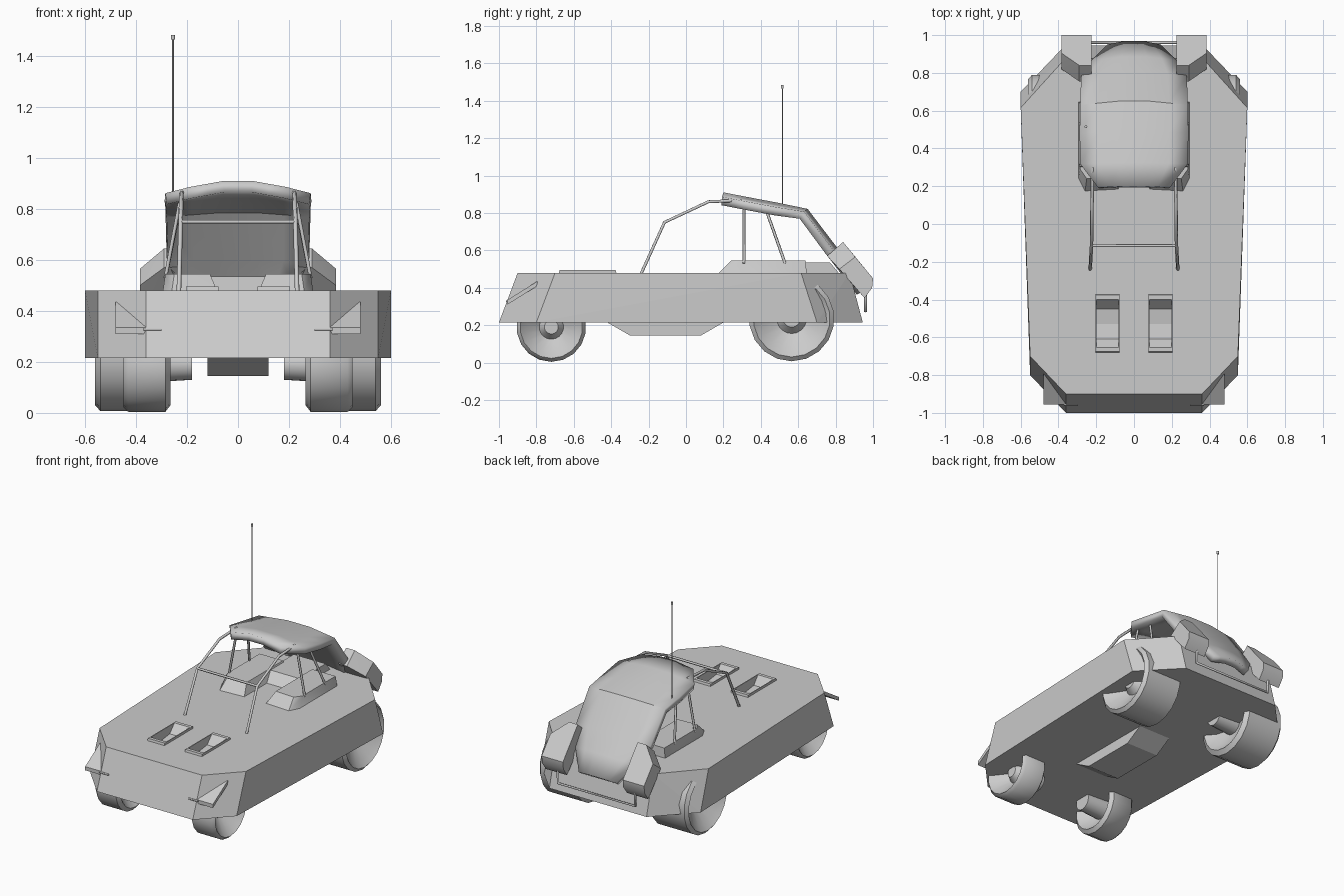
import bpy, bmesh, math
from mathutils import Vector

if "Cube" in bpy.data.objects:
    bpy.data.objects.remove(bpy.data.objects["Cube"])


def finish(name, bm, smooth=None):
    bmesh.ops.recalc_face_normals(bm, faces=bm.faces)
    me = bpy.data.meshes.new(name)
    bm.to_mesh(me)
    bm.free()
    ob = bpy.data.objects.new(name, me)
    bpy.context.collection.objects.link(ob)
    if smooth:
        bpy.ops.object.select_all(action='DESELECT')
        ob.select_set(True)
        bpy.context.view_layer.objects.active = ob
        bpy.ops.object.shade_smooth_by_angle(angle=math.radians(smooth))
    return ob


def hull(name, pts, s=1, smooth=None):
    bm = bmesh.new()
    for x, y, z in pts:
        bm.verts.new((x * s, y, z))
    bmesh.ops.convex_hull(bm, input=bm.verts)
    bmesh.ops.dissolve_limit(bm, angle_limit=0.02, verts=bm.verts, edges=bm.edges)
    return finish(name, bm, smooth)


def prism(name, x0, x1, yz, s=1, smooth=None):
    return hull(name, [(x, y, z) for x in (x0, x1) for y, z in yz], s, smooth)


def tube(name, pts, r, s=1):
    cu = bpy.data.curves.new(name, 'CURVE')
    cu.dimensions = '3D'
    cu.bevel_depth = r
    cu.bevel_resolution = 1
    cu.use_fill_caps = True
    sp = cu.splines.new('POLY')
    sp.points.add(len(pts) - 1)
    for p, (x, y, z) in zip(sp.points, pts):
        p.co = (x * s, y, z, 1)
    ob = bpy.data.objects.new(name, cu)
    bpy.context.collection.objects.link(ob)
    return ob


def wheel(name, s, cy, cz, R, x0, x1):
    prof = [(0.18, 0), (0.18, 0.06), (x0 + 0.07, 0.07), (x0 + 0.05, R * 0.6), (x0, R * 0.86),
            (x0 + 0.02, R), (x1 - 0.02, R), (x1, R * 0.9), (x1 - 0.03, R * 0.75),
            (x1 - 0.09, R * 0.35), (x1 - 0.05, R * 0.2), (x1 - 0.05, 0)]
    bm = bmesh.new()
    vs = [bm.verts.new((x * s, cy, cz - r)) for x, r in prof]
    es = [bm.edges.new(e) for e in zip(vs, vs[1:])]
    bmesh.ops.spin(bm, geom=vs + es, cent=(0, cy, cz), axis=(1, 0, 0),
                   angle=math.tau, steps=18, use_duplicate=False)
    bmesh.ops.remove_doubles(bm, verts=bm.verts, dist=1e-4)
    return finish(name, bm, 45)


def cut(ob, cutter):
    m = ob.modifiers.new('cut', 'BOOLEAN')
    m.operation = 'DIFFERENCE'
    m.solver = 'EXACT'
    m.object = cutter
    cutter.hide_render = True
    cutter.display_type = 'WIRE'


# main hull: eight-sided, sloped at the ends
low = [(0.36, -1), (0.55, -0.8), (0.6, 0.7), (0.365, 0.945)]
top = [(0.36, -0.9), (0.55, -0.7), (0.6, 0.615), (0.365, 0.875)]
body = hull('body', [(x * s, y, z) for o, z in ((low, 0.215), (top, 0.48))
                     for x, y in o for s in (1, -1)])

# belly keel
prism('belly', -0.12, 0.12, [(-0.43, 0.22), (-0.30, 0.145), (0.08, 0.145), (0.21, 0.22)])

# engine deck between the seat pods
prism('engine_deck', -0.12, 0.12, [(0.42, 0.475), (0.5, 0.535), (0.77, 0.535), (0.82, 0.475)])

for s, side in ((1, 'right'), (-1, 'left')):
    # hood vents with a hollow trough
    vent = prism(side + '_hood_vent', 0.077, 0.204,
                 [(-0.682, 0.47), (-0.676, 0.495), (-0.376, 0.495), (-0.37, 0.47)], s)
    trough = prism(side + '_vent_cutter', 0.083, 0.198,
                   [(-0.665, 0.51), (-0.61, 0.44), (-0.53, 0.43), (-0.45, 0.44), (-0.385, 0.51)], s)
    cut(body, trough)
    cut(vent, trough)

    # seat pods with sloped fronts
    hull(side + '_seat_pod',
         [(0.08, 0.18, 0.475), (0.26, 0.17, 0.475), (0.295, 0.24, 0.475), (0.295, 0.645, 0.475),
          (0.08, 0.645, 0.475), (0.11, 0.25, 0.545), (0.25, 0.24, 0.545), (0.285, 0.29, 0.545),
          (0.285, 0.64, 0.545), (0.11, 0.64, 0.545)], s, 35)

    # wheels
    wheel(side + '_front_wheel', s, -0.72, 0.19, 0.186, 0.265, 0.45)
    wheel(side + '_rear_wheel', s, 0.565, 0.235, 0.228, 0.265, 0.56)

    # headlight fins and their small pegs
    fin = [(0.355, -0.955, 0.335), (0.48, -0.955, 0.335), (0.48, -0.795, 0.435), (0.41, -0.795, 0.435)]
    hull(side + '_headlight_fin', fin + [(x, y, z - 0.025) for x, y, z in fin], s)
    tube(side + '_fin_peg', [(0.30, -0.957, 0.328), (0.37, -0.957, 0.328)], 0.006, s)

    # rear engine pods lying on the tail slope
    A, B, C, D, E = (0.755, 0.57), (0.84, 0.645), (1.0, 0.45), (0.995, 0.40), (0.955, 0.345)
    hull(side + '_rear_pod',
         [(x, *p) for x in (0.225, 0.29) for p in (A, B)] +
         [(0.225, *p) for p in (C, D, E)] +
         [(0.385, *p) for p in ((0.82, 0.50), (0.905, 0.565), C, D, E)], s, 35)

    # roll cage
    tube(side + '_cage_rail', [(0.232, -0.24, 0.475), (0.225, -0.115, 0.75),
                               (0.222, 0.12, 0.86), (0.22, 0.30, 0.868)], 0.009, s)
    tube(side + '_cage_front_post', [(0.285, 0.31, 0.53), (0.222, 0.31, 0.86)], 0.008, s)
    tube(side + '_cage_rear_post', [(0.285, 0.53, 0.53), (0.222, 0.42, 0.84)], 0.008, s)
tube('cage_crossbar', [(-0.225, -0.115, 0.75), (0.225, -0.115, 0.75)], 0.008)

# canopy: roof that folds down over the tail
rows = [(0.20, 0.91, 0.19), (0.325, 0.886, 0.285), (0.49, 0.855, 0.288), (0.65, 0.822, 0.285),
        (0.80, 0.625, 0.28), (0.885, 0.515, 0.225), (0.97, 0.40, 0.14)]
cols = [-1, -0.65, -0.3, 0.3, 0.65, 1]
bm = bmesh.new()
grid = []
for i, (y, z, w) in enumerate(rows):
    fall = Vector((0, -0.3, -1)) if i < 3 else Vector((0, -0.8, -0.6))
    grid.append([bm.verts.new(Vector((c * w, y, z)) + fall * 0.024 * max(0, abs(c) - 0.3) / 0.7)
                 for c in cols])
for a, b in zip(grid, grid[1:]):
    for j in range(len(cols) - 1):
        bm.faces.new((a[j], a[j + 1], b[j + 1], b[j]))
canopy = finish('canopy', bm, 40)
if canopy.data.polygons[2].normal.z < 0:
    canopy.data.flip_normals()
sol = canopy.modifiers.new('thickness', 'SOLIDIFY')
sol.thickness = 0.045
sol.offset = -1

# rear bumper bar
tube('rear_bumper', [(-0.29, 0.96, 0.37), (-0.29, 0.96, 0.275), (0.29, 0.96, 0.275),
                     (0.29, 0.96, 0.37)], 0.009)

# whip antenna
tube('antenna', [(-0.255, 0.515, 0.80), (-0.255, 0.515, 1.47)], 0.003)
tube('antenna_tip', [(-0.255, 0.515, 1.465), (-0.255, 0.515, 1.483)], 0.008)
